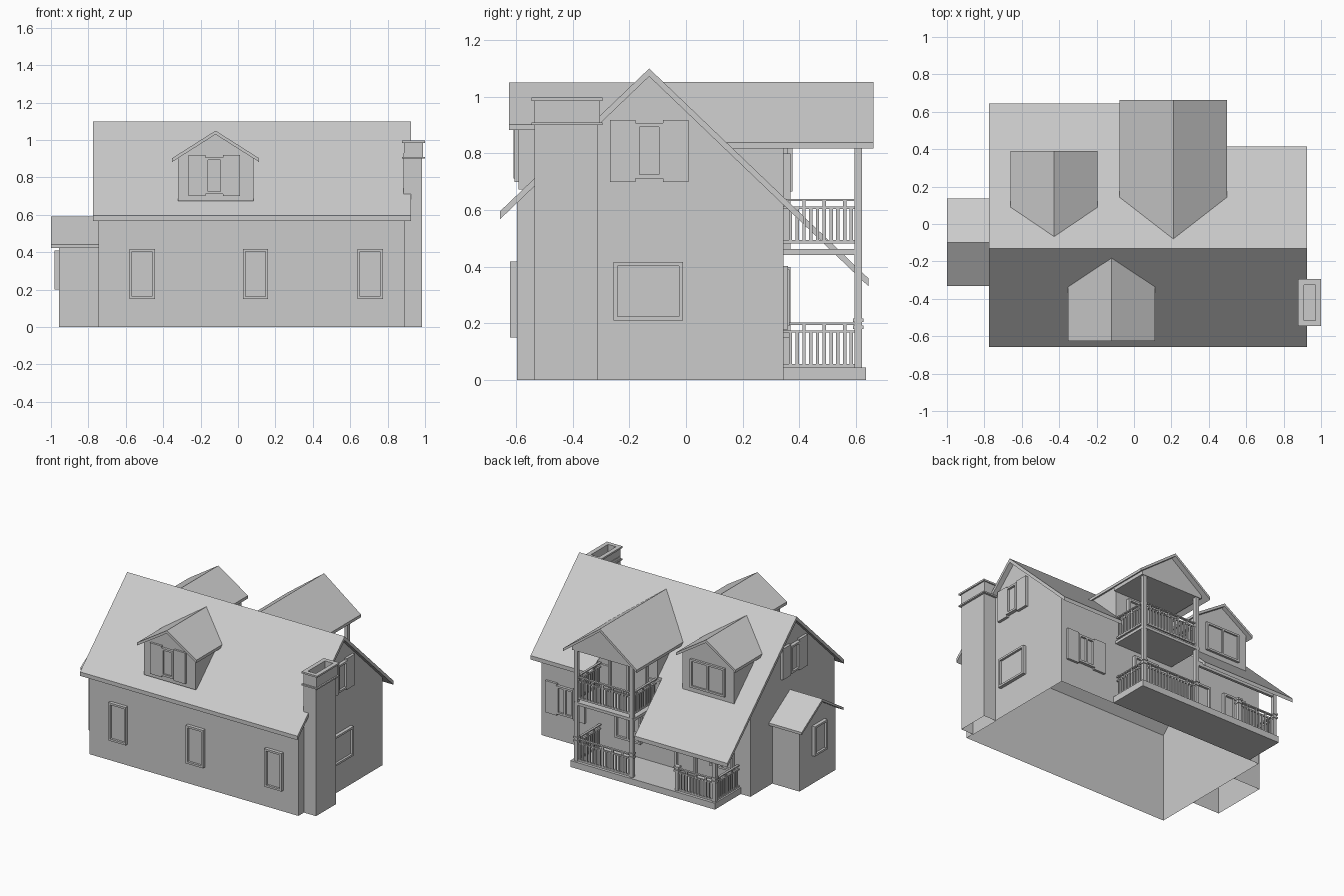
import bpy, bmesh, math
from mathutils import Matrix, Vector

if "Cube" in bpy.data.objects:
    bpy.data.objects.remove(bpy.data.objects["Cube"])

RY, RZ, SL = -0.13, 1.10, 0.957      # main ridge position, height and pitch


def roof_z(y):
    return RZ - SL * abs(y - RY)


def finish(name, bm):
    bmesh.ops.recalc_face_normals(bm, faces=bm.faces)
    me = bpy.data.meshes.new(name)
    bm.to_mesh(me)
    bm.free()
    ob = bpy.data.objects.new(name, me)
    bpy.context.collection.objects.link(ob)
    return ob


def boxes(name, items, mat=Matrix()):
    """One object from boxes (x0, x1, y0, y1, z0, z1)."""
    bm = bmesh.new()
    for x0, x1, y0, y1, z0, z1 in items:
        m = Matrix.Translation(((x0 + x1) / 2, (y0 + y1) / 2, (z0 + z1) / 2))
        m = mat @ m @ Matrix.Diagonal((x1 - x0, y1 - y0, z1 - z0, 1))
        bmesh.ops.create_cube(bm, size=1, matrix=m)
    return finish(name, bm)


def prism(name, start, end, open_bottom=False):
    """Solid between two matching outlines."""
    bm = bmesh.new()
    a = [bm.verts.new(p) for p in start]
    b = [bm.verts.new(p) for p in end]
    bm.faces.new(a)
    bm.faces.new(b)
    for i in range(len(a)):
        j = (i + 1) % len(a)
        bm.faces.new((a[i], a[j], b[j], b[i]))
    if open_bottom:
        low = [f for f in bm.faces if max(v.co.z for v in f.verts) < 1e-4]
        bmesh.ops.delete(bm, geom=low, context='FACES')
    return finish(name, bm)


def along_x(name, prof, x0, x1, open_bottom=False):
    return prism(name, [(x0, *p) for p in prof], [(x1, *p) for p in prof], open_bottom)


def into_roof(name, prof, y, side):
    """Extrude an x-z profile from y back until it sinks into the main roof."""
    end = [(x, RY + side * (RZ - z - 0.0) / SL - side * 0.01, z) for x, z in prof]
    return prism(name, [(x, y, z) for x, z in prof], end)


def chevron(c, half, top, eave, t):
    return [(c - half, eave), (c, top), (c + half, eave),
            (c + half, eave - t), (c, top - t), (c - half, eave - t)]


def ring(x0, x1, y0, y1, z0, z1, w):
    return [(x0, x0 + w, y0, y1, z0, z1), (x1 - w, x1, y0, y1, z0, z1),
            (x0 + w, x1 - w, y0, y0 + w, z0, z1), (x0 + w, x1 - w, y1 - w, y1, z0, z1)]


def window(name, at, turn, w, h, shutter=0, panes=1, depth=0.024):
    """Framed window; at = bottom centre on the wall, turn = degrees from front."""
    m = Matrix.Translation(at) @ Matrix.Rotation(math.radians(turn), 4, 'Z')
    f, d = 0.014, -depth
    parts = [(-w/2, -w/2 + f, d, 0, 0, h), (w/2 - f, w/2, d, 0, 0, h),
             (-w/2 + f, w/2 - f, d, 0, 0, f), (-w/2 + f, w/2 - f, d, 0, h - f, h),
             (-w/2 + f, w/2 - f, d * 0.35, 0, f, h - f)]
    for i in range(1, panes):
        x = -w/2 + w * i / panes
        parts.append((x - f/2, x + f/2, d, 0, f, h - f))
    for s in ((-1, 1) if shutter else ()):
        a, b = sorted((s * w/2, s * (w/2 + shutter)))
        parts.append((a, b, d * 0.8, 0, -0.012, h + 0.012))
    boxes(name, parts, m)


def railing(name, p, q, z):
    """Double top rail, bottom rail and balusters between two plan points."""
    p, q = Vector(p), Vector(q)
    d = q - p
    L = d.length
    m = Matrix.Translation((p.x, p.y, z)) @ Matrix.Rotation(math.atan2(d.y, d.x), 4, 'Z')
    parts = [(0, L, -0.008, 0.008, 0.15, 0.158), (0, L, -0.006, 0.006, 0.122, 0.13),
             (0, L, -0.006, 0.006, 0, 0.012)]
    n = max(2, round(L / 0.025))
    for i in range(1, n):
        x = L * i / n
        top = 0.15 if i % 3 == 0 else 0.125
        parts.append((x - 0.006, x + 0.006, -0.005, 0.005, 0.005, top))
    boxes(name, parts, m)


# Main walls
along_x("house_walls", [(-0.597, 0), (0.345, 0), (0.345, 0.625), (RY, 1.08), (-0.597, 0.63)],
        -0.745, 0.89, True)

# Main roof slopes: front, long left rear, centre rear, short right rear
for name, x0, x1, ye in (("roof_front", -0.775, 0.925, -0.657),
                         ("roof_rear_left", -0.775, -0.05, 0.645),
                         ("roof_rear_centre", -0.05, 0.45, 0.34),
                         ("roof_rear_right", 0.45, 0.925, 0.415)):
    along_x(name, [(RY, RZ), (ye, roof_z(ye)), (ye, roof_z(ye) - 0.028), (RY, RZ - 0.028)], x0, x1)

# Dormers and balcony gable
for name, c, half, top, eave, yr, yw, side, inset in (
        ("front_dormer", -0.12, 0.232, 1.05, 0.903, -0.625, -0.592, -1, 0.03),
        ("rear_dormer", -0.427, 0.232, 1.04, 0.89, 0.39, 0.36, 1, 0.03),
        ("balcony_gable", 0.21, 0.288, 1.052, 0.838, 0.662, 0.345, 1, 0.058)):
    into_roof(name + "_roof", chevron(c, half, top, eave, 0.02), yr, side)
    hw = half - inset
    ez = eave + (top - eave) * inset / half - 0.015
    zb = roof_z(yw) - (0.005 if name != "front_dormer" else -0.015)
    into_roof(name + "_walls", [(c - hw, zb), (c + hw, zb), (c + hw, ez),
                                (c, top - 0.015), (c - hw, ez)], yw, side)

# Balcony ceiling and pediment
ped = [(-0.035, 0.826), (0.455, 0.826), (0.455, 0.85), (0.21, 1.035), (-0.035, 0.85)]
prism("balcony_pediment", [(x, 0.345, z) for x, z in ped], [(x, 0.625, z) for x, z in ped])

# Side annex
along_x("annex_walls", [(-0.302, 0), (0.1, 0), (0.1, 0.446), (-0.1, 0.578), (-0.302, 0.446)],
        -0.957, -0.745, True)
along_x("annex_roof", chevron(-0.098, 0.234, 0.59, 0.442, 0.018), -1.0, -0.745)

# Chimney
bm_shaft = [(0.885, -0.535), (0.985, -0.535), (0.985, -0.31), (0.885, -0.31)]
prism("chimney_shaft", [(x, y, 0) for x, y in bm_shaft], [(x, y, 0.93) for x, y in bm_shaft], True)
boxes("chimney_cap", ring(0.888, 0.99, -0.535, -0.303, 0.905, 0.985, 0.02)
      + ring(0.878, 1.0, -0.545, -0.295, 0.985, 0.997, 0.03)
      + ring(0.878, 1.0, -0.545, -0.295, 0.9, 0.91, 0.03))

# Windows
for i, x in enumerate((-0.512, 0.093, 0.707)):
    window(f"front_window_{i + 1}", (x, -0.597, 0.15), 0, 0.135, 0.268)
window("front_dormer_window", (-0.127, -0.592, 0.712), 0, 0.095, 0.195, 0.09, depth=0.018)
window("rear_dormer_window", (-0.427, 0.36, 0.665), 180, 0.27, 0.2, panes=2, depth=0.016)
window("right_gable_window", (0.89, -0.13, 0.712), 90, 0.097, 0.195, 0.09)
window("left_gable_window", (-0.745, -0.13, 0.712), -90, 0.097, 0.195, 0.09)
window("right_window", (0.89, -0.133, 0.21), 90, 0.245, 0.207)
window("annex_window", (-0.957, -0.11, 0.2), -90, 0.14, 0.21)
window("rear_window", (0.695, 0.345, 0.19), 180, 0.13, 0.2, 0.09, 2, 0.02)
window("porch_window", (0.2, 0.345, 0.15), 180, 0.2, 0.25, panes=2)
window("porch_left_window", (-0.53, 0.345, 0.15), 180, 0.18, 0.25, panes=2)
window("porch_door", (-0.25, 0.345, 0.045), 180, 0.16, 0.35)
window("balcony_door", (0.2, 0.345, 0.46), 180, 0.3, 0.34, panes=2)

# Porch deck and balcony floor
boxes("porch_deck", [(-0.67, 0.46, 0.345, 0.635, 0, 0.045)])
boxes("balcony_floor", [(-0.022, 0.442, 0.345, 0.622, 0.442, 0.462)])
boxes("porch_beam", [(-0.665, -0.02, 0.598, 0.617, 0.335, 0.365)])

# Posts with collars
for name, x, top in (("balcony_post_right", 0.428, 0.83), ("balcony_post_left", -0.006, 0.83),
                     ("porch_post", -0.652, 0.372), ("porch_newel", -0.36, 0.21)):
    parts = [(x - 0.013, x + 0.013, 0.595, 0.621, 0.045, top)]
    for z in (0.18, 0.205):
        parts.append((x - 0.018, x + 0.018, 0.59, 0.626, z, z + 0.012))
    boxes(name, parts)

# Railings
for level, z in (("porch", 0.045), ("balcony", 0.482)):
    z = z if level == "balcony" else 0.045
    railing(level + "_rail_rear", (-0.006, 0.608), (0.428, 0.608), z)
    railing(level + "_rail_right", (0.428, 0.345), (0.428, 0.608), z)
railing("balcony_rail_left", (-0.006, 0.345), (-0.006, 0.608), 0.482)
railing("porch_rail_rear_left", (-0.652, 0.608), (-0.36, 0.608), 0.045)
railing("porch_rail_left", (-0.652, 0.345), (-0.652, 0.608), 0.045)
